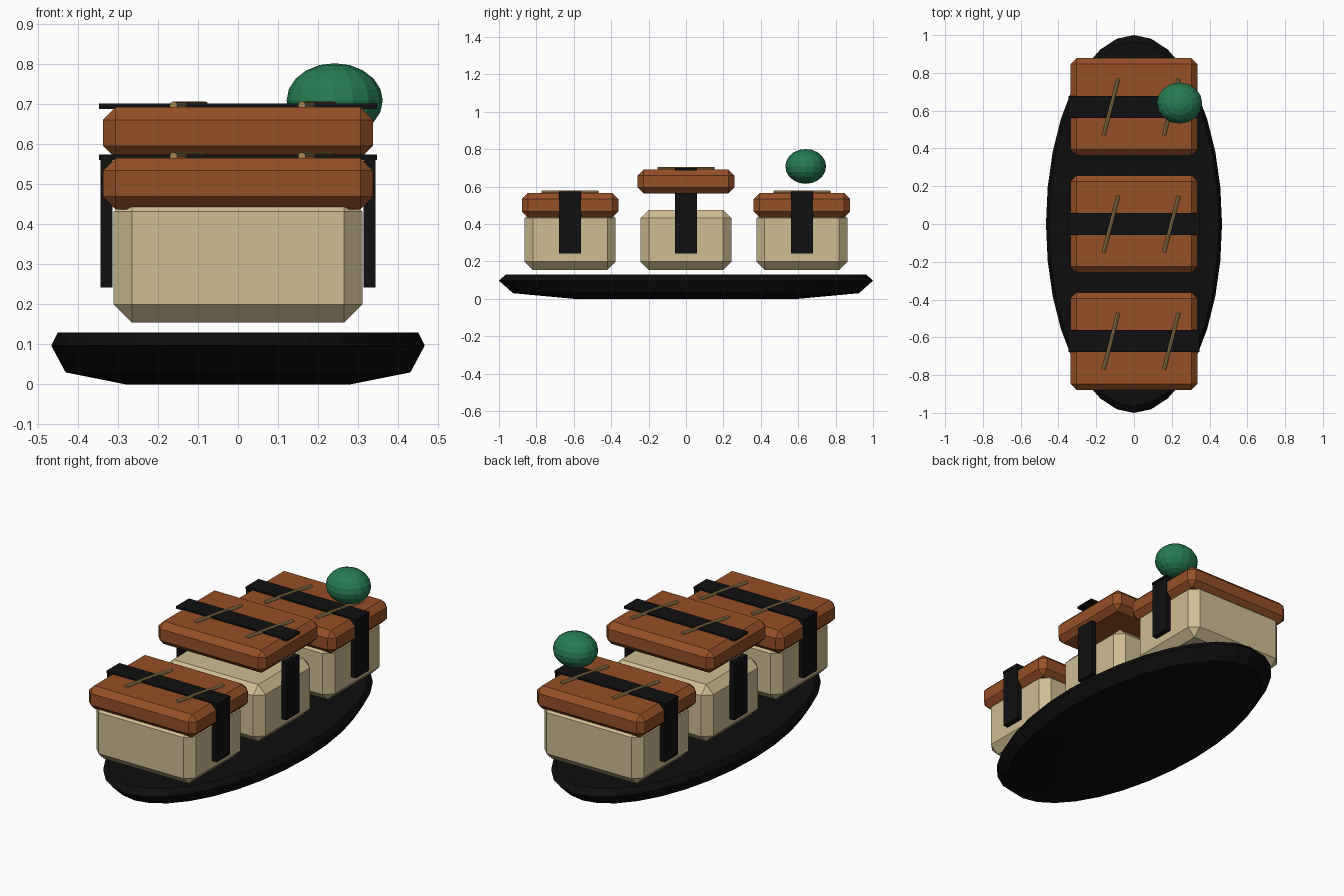
import bpy, bmesh, math
from mathutils import Matrix

cube = bpy.data.objects.get("Cube")
if cube:
    bpy.data.objects.remove(cube)


def material(name, rgb):
    m = bpy.data.materials.new(name)
    m.use_nodes = True
    m.diffuse_color = (*rgb, 1)
    m.node_tree.nodes["Principled BSDF"].inputs["Base Color"].default_value = (*rgb, 1)
    return m


RICE = material("rice cream", (0.62, 0.51, 0.29))
FISH = material("fish orange brown", (0.30, 0.08, 0.02))
NORI = material("seaweed black", (0.005, 0.005, 0.005))
PLATE = material("plate black", (0.004, 0.004, 0.004))
GARNISH = material("garnish green", (0.02, 0.20, 0.085))
STRAW = material("straw tan", (0.36, 0.23, 0.08))


def finish(bm, name, mat):
    bmesh.ops.recalc_face_normals(bm, faces=bm.faces)
    mesh = bpy.data.meshes.new(name)
    bm.to_mesh(mesh)
    bm.free()
    mesh.materials.append(mat)
    obj = bpy.data.objects.new(name, mesh)
    bpy.context.collection.objects.link(obj)
    return obj


def block(name, mat, centre, half, z0, z1, chamfer=0):
    """Box from z0 to z1 with optional one-step chamfered edges."""
    bm = bmesh.new()
    size = Matrix.Diagonal((2 * half[0], 2 * half[1], z1 - z0, 1))
    place = Matrix.Translation((centre[0], centre[1], (z0 + z1) / 2))
    bmesh.ops.create_cube(bm, size=1, matrix=place @ size)
    if chamfer:
        bmesh.ops.bevel(bm, geom=bm.edges[:], offset=chamfer, segments=1,
                        affect='EDGES')
    return finish(bm, name, mat)


# Oval plate: stacked elliptical rings
def plate(segments=32):
    bm = bmesh.new()
    profile = [(0.28, 0.60, 0), (0.43, 0.925, 0.03),
               (0.466, 1.0, 0.097), (0.45, 0.965, 0.129)]
    rings = []
    for rx, ry, z in profile:
        angles = [2 * math.pi * i / segments for i in range(segments)]
        rings.append([bm.verts.new((rx * math.cos(a), ry * math.sin(a), z))
                      for a in angles])
    for low, high in zip(rings, rings[1:]):
        for i in range(segments):
            j = (i + 1) % segments
            bm.faces.new((low[i], low[j], high[j], high[i]))
    bm.faces.new(rings[0][::-1])
    bm.faces.new(rings[-1])
    finish(bm, "plate", PLATE)


def straw(name, x, y, z):
    bm = bmesh.new()
    place = (Matrix.Translation((x, y, z)) @ Matrix.Rotation(math.radians(-14.5), 4, 'Z')
             @ Matrix.Rotation(math.pi / 2, 4, 'X'))
    bmesh.ops.create_cone(bm, cap_ends=True, segments=8, radius1=0.01,
                          radius2=0.01, depth=0.31, matrix=place)
    finish(bm, name, STRAW)


# One piece: rice, fish slice, seaweed wrap and straws; lift raises the slice
def sushi(label, y, lift):
    block(label + "_rice", RICE, (0, y), (0.31, 0.244), 0.154, 0.476, 0.045)
    block(label + "_fish", FISH, (0, y), (0.337, 0.258),
          0.436 + lift, 0.565 + lift, 0.032)
    block(label + "_seaweed_top", NORI, (0, y), (0.347, 0.058),
          0.56 + lift, 0.573 + lift)
    for side, s in (("left", 1), ("right", -1)):
        block(f"{label}_seaweed_{side}", NORI, (s * 0.3275, y), (0.015, 0.058),
              0.241, 0.567)
    for side, x in (("left", 0.198), ("right", -0.122)):
        straw(f"{label}_straw_{side}", x, y, 0.569 + lift)


plate()
for label, y, lift in (("front", -0.62, 0), ("middle", 0, 0.127), ("back", 0.62, 0)):
    sushi(label, y, lift)

# Green garnish ball above the back piece
bm = bmesh.new()
bmesh.ops.create_uvsphere(bm, u_segments=16, v_segments=10, radius=1,
                          matrix=Matrix.Translation((0.241, 0.64, 0.708))
                          @ Matrix.Diagonal((0.12, 0.109, 0.093, 1)))
finish(bm, "garnish_ball", GARNISH)
